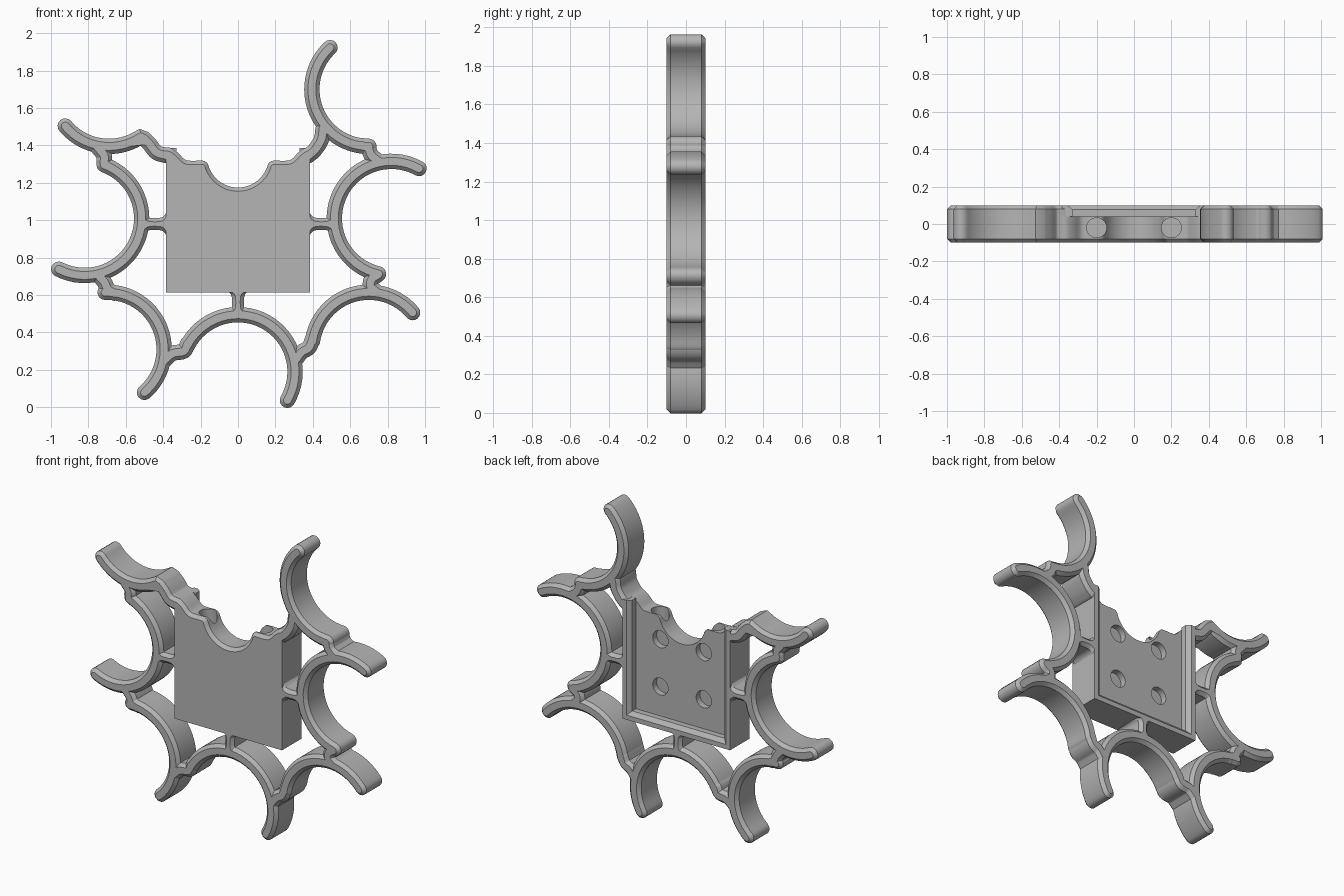
import bpy
import bmesh
from math import sin, cos, radians, pi
from mathutils import Vector

cube = bpy.data.objects.get("Cube")
if cube:
    bpy.data.objects.remove(cube, do_unlink=True)

GREY = (0.46, 0.46, 0.46, 1)
mat = bpy.data.materials.new("plain_grey")
mat.use_nodes = True
mat.diffuse_color = GREY
mat.node_tree.nodes["Principled BSDF"].inputs["Base Color"].default_value = GREY

DEPTH = 0.1      # half thickness of the whole piece
BEVEL = 0.02     # edge chamfer
HALF = 0.041     # half width of the arms
RADIUS = 0.305   # centreline radius of every cradle arc
LAYERS = [(-DEPTH, BEVEL), (BEVEL - DEPTH, 0), (DEPTH - BEVEL, 0), (DEPTH, BEVEL)]


def loft(name, rings):
    """Bridge matching closed rings and cap both ends."""
    bm = bmesh.new()
    loops = [[bm.verts.new(p) for p in ring] for ring in rings]
    for a, b in zip(loops, loops[1:]):
        for i in range(len(a)):
            j = (i + 1) % len(a)
            bm.faces.new((a[i], a[j], b[j], b[i]))
    bm.faces.new(loops[0])
    bm.faces.new(loops[-1])
    bmesh.ops.recalc_face_normals(bm, faces=bm.faces)
    mesh = bpy.data.meshes.new(name)
    bm.to_mesh(mesh)
    bm.free()
    mesh.materials.append(mat)
    obj = bpy.data.objects.new(name, mesh)
    bpy.context.collection.objects.link(obj)
    return obj


def finish(obj):
    bpy.ops.object.select_all(action="DESELECT")
    obj.select_set(True)
    bpy.context.view_layer.objects.active = obj
    bpy.ops.object.shade_smooth_by_angle(angle=radians(30))


def smooth(points, steps=5):
    """Catmull-Rom curve through a few points."""
    p = [Vector(q) for q in points]
    p = [2 * p[0] - p[1]] + p + [2 * p[-1] - p[-2]]
    out = []
    for a, b, c, d in zip(p, p[1:], p[2:], p[3:]):
        for k in range(steps):
            t = k / steps
            out.append(0.5 * (2 * b + (c - a) * t + (2 * a - 5 * b + 4 * c - d) * t * t
                              + (3 * b - a - 3 * c + d) * t ** 3))
    return out + [p[-2]]


def arc(cx, cz, start, end, r=RADIUS, n=32):
    angles = [radians(start + (end - start) * k / n) for k in range(n + 1)]
    return [Vector((cx + r * cos(a), cz + r * sin(a))) for a in angles]


def tangents(path):
    last = len(path) - 1
    return [(path[min(i + 1, last)] - path[max(i - 1, 0)]).normalized()
            for i in range(len(path))]


def strip(name, path, widths=None, round_ends=True):
    """Chamfered band following a path in the front plane."""
    widths = widths or [HALF] * len(path)
    tan = tangents(path)
    rings = []
    for y, inset in LAYERS:
        left, right = [], []
        for p, t, w in zip(path, tan, widths):
            side = Vector((-t.y, t.x)) * (w - inset)
            left.append(p + side)
            right.append(p - side)
        caps = [[], []]
        if round_ends:
            for cap, p, t, w in ((caps[0], path[-1], tan[-1], widths[-1]),
                                 (caps[1], path[0], -tan[0], widths[0])):
                side = Vector((-t.y, t.x))
                for k in range(1, 8):
                    a = pi * k / 8
                    cap.append(p + (side * cos(a) + t * sin(a)) * (w - inset))
        outline = left + caps[0] + right[::-1] + caps[1]
        rings.append([(q.x, y, q.y) for q in outline])
    finish(loft(name, rings))


# Cradle arms: arc centre, tip angle, root angle
ARMS = {
    "bottom_arm": (0, 0.19, -30, 153),
    "lower_right_arm": (-0.70, 0.31, -49, 92),
    "middle_right_arm": (-0.82, 1.01, -117, 70),
    "lower_left_arm": (0.70, 0.31, 40, 172),
    "middle_left_arm": (0.82, 1.01, 61, 257),
    "upper_left_arm": (0.70, 1.70, 133, 270),
}
for name, spec in ARMS.items():
    strip(name, arc(*spec))

# Upper arm that runs on in a wave to the plate
strip("upper_right_arm", arc(-0.69, 1.70, -140, -62) + smooth(
    [(-0.515, 1.449), (-0.475, 1.41), (-0.435, 1.362), (-0.375, 1.345)]))

# Wavy links between neighbouring arms
LINKS = {
    "bottom_right_link": [(-0.27, 0.34), (-0.29, 0.30), (-0.35, 0.288), (-0.395, 0.25)],
    "lower_right_link": [(-0.66, 0.61), (-0.695, 0.63), (-0.715, 0.67), (-0.75, 0.71)],
    "upper_right_link": [(-0.68, 1.28), (-0.715, 1.305), (-0.715, 1.345), (-0.75, 1.39)],
    "upper_left_link": [(0.66, 1.40), (0.695, 1.385), (0.715, 1.345), (0.76, 1.31)],
    "lower_left_link": [(0.75, 0.71), (0.715, 0.685), (0.71, 0.645), (0.75, 0.61)],
    "bottom_left_link": [(0.40, 0.37), (0.38, 0.32), (0.34, 0.295), (0.305, 0.25)],
    "plate_left_link": [(0.455, 1.49), (0.445, 1.43), (0.41, 1.375), (0.375, 1.345)],
}
for name, pts in LINKS.items():
    strip(name, smooth(pts))

# Straight ties with flared ends, joining the plate to the arms
TIES = {
    "left_tie": ((0.375, 0.98), (0.515, 0.98)),
    "right_tie": ((-0.375, 0.98), (-0.515, 0.98)),
    "bottom_tie": ((0, 0.63), (0, 0.495)),
}
for name, (a, b) in TIES.items():
    steps = [k / 16 for k in range(17)]
    path = [Vector(a).lerp(Vector(b), t) for t in steps]
    strip(name, path, [0.032 + 0.045 * abs(2 * t - 1) ** 4 for t in steps], False)

# Plate with a wavy, notched top edge
W, BASE, FLOOR = 0.385, 0.615, 0.04
shoulder = smooth([(W, 1.39), (0.355, 1.385), (0.32, 1.36), (0.285, 1.325),
                   (0.25, 1.318), (0.185, 1.318), (0.164, 1.305)], 4)
top = shoulder + arc(0, 1.34, -15, -165, 0.165, 24)
top += [Vector((-p.x, p.y)) for p in reversed(shoulder)]
rings = []
for y, inset in ((-DEPTH, BEVEL), (BEVEL - DEPTH, 0), (FLOOR, 0)):
    edge = [p + Vector((-t.y, t.x)) * inset for p, t in zip(top, tangents(top))]
    edge[0].x, edge[-1].x = W, -W
    rings.append([(-W, y, BASE), (W, y, BASE)] + [(p.x, y, p.y) for p in edge])
plate = loft("back_plate", rings)


def drill(target, location, radius, length, axis_y):
    rot = (pi / 2, 0, 0) if axis_y else (0, 0, 0)
    bpy.ops.mesh.primitive_cylinder_add(vertices=32, radius=radius, depth=length,
                                        location=location, rotation=rot)
    cutter = bpy.context.object
    cutter.hide_render = True
    cutter.data.materials.append(mat)
    mod = target.modifiers.new("hole", "BOOLEAN")
    mod.operation = "DIFFERENCE"
    mod.solver = "EXACT"
    mod.object = cutter
    bpy.context.view_layer.objects.active = target
    bpy.ops.object.modifier_apply(modifier=mod.name)
    bpy.data.objects.remove(cutter, do_unlink=True)


# Sockets in the top shoulders and in the recess floor
for side in (-1, 1):
    drill(plate, (side * 0.2, -0.02, 1.365), 0.053, 0.27, False)
    for z in (0.86, 1.165):
        drill(plate, (side * 0.155, FLOOR, z), 0.055, 0.08, True)
finish(plate)

# U-shaped wall around the recess, open at the top, chamfered inside
section = [(0, FLOOR), (0, DEPTH), (0.03, DEPTH), (0.055, 0.078), (0.055, FLOOR)]
corners = [(-W, 1.385, 1, 0), (-W, BASE, 1, 1), (W, BASE, -1, 1), (W, 1.385, -1, 0)]
finish(loft("recess_wall", [[(x + dx * o, y, z + dz * o) for o, y in section]
                            for x, z, dx, dz in corners]))
